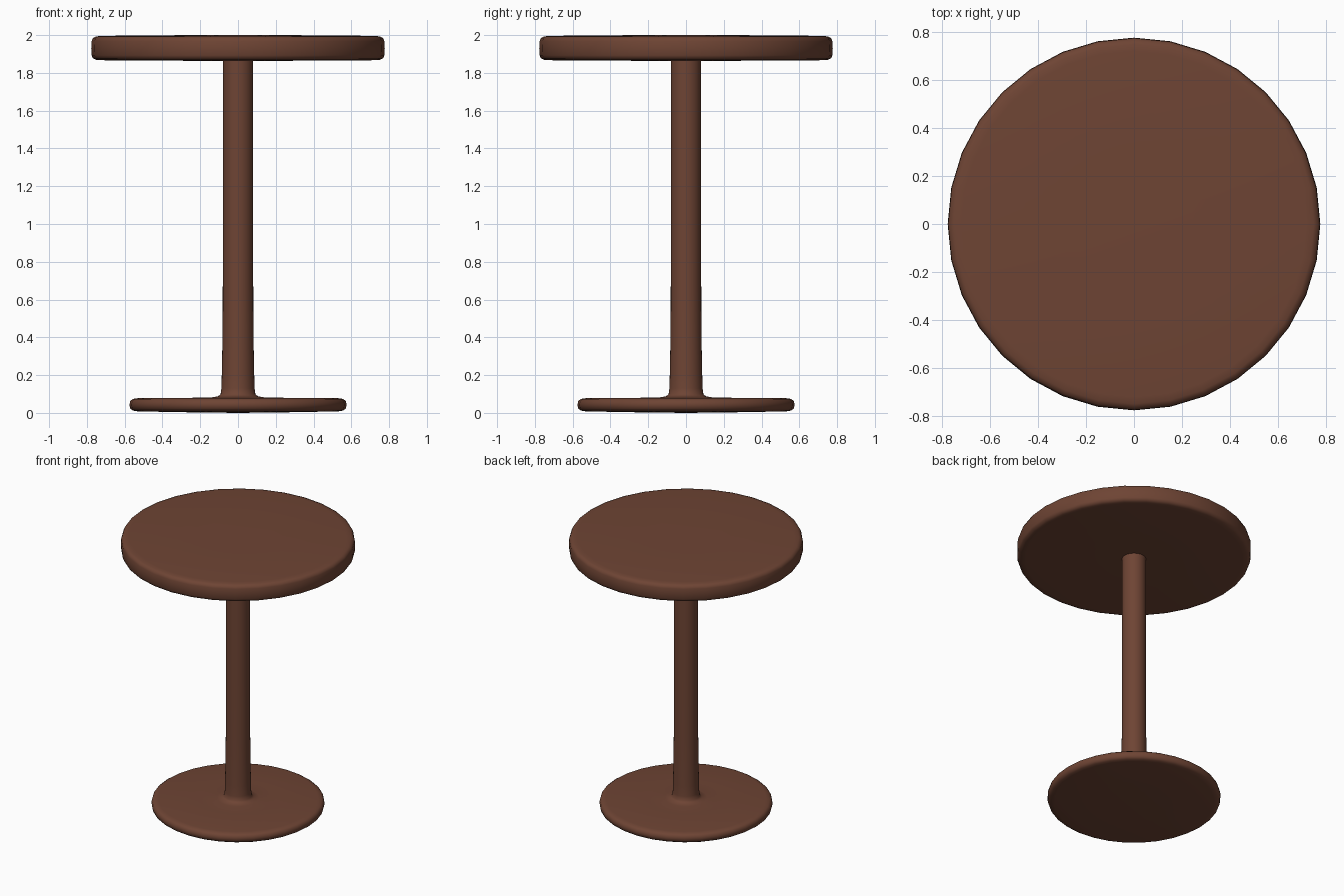
import bpy, bmesh, math

if "Cube" in bpy.data.objects:
    bpy.data.objects.remove(bpy.data.objects["Cube"])

SIDES = 32
wood = bpy.data.materials.new("dark brown wood")
wood.diffuse_color = (0.156, 0.058, 0.034, 1)
wood.use_nodes = True
wood.node_tree.nodes["Principled BSDF"].inputs["Base Color"].default_value = wood.diffuse_color


def lathe(name, profile):
    """Spin a (radius, height) profile around z; zero radius makes a pole."""
    bm = bmesh.new()
    rings = []
    for r, z in profile:
        if r == 0:
            rings.append([bm.verts.new((0, 0, z))] * SIDES)
        else:
            rings.append([bm.verts.new((r * math.cos(2 * math.pi * i / SIDES),
                                        r * math.sin(2 * math.pi * i / SIDES), z))
                          for i in range(SIDES)])
    for lo, hi in zip(rings, rings[1:]):
        for i in range(SIDES):
            j = (i + 1) % SIDES
            quad = [lo[i], lo[j], hi[j], hi[i]]
            bm.faces.new(list(dict.fromkeys(quad)))
    bmesh.ops.recalc_face_normals(bm, faces=bm.faces)
    for f in bm.faces:
        f.smooth = True
    mesh = bpy.data.meshes.new(name)
    bm.to_mesh(mesh)
    bm.free()
    mesh.materials.append(wood)
    obj = bpy.data.objects.new(name, mesh)
    bpy.context.collection.objects.link(obj)
    return obj


# Foot disc flaring into the column
lathe("base_and_column", [
    (0, 0.0), (0.25, 0.003), (0.53, 0.008), (0.555, 0.012), (0.57, 0.022),
    (0.575, 0.043), (0.57, 0.064), (0.555, 0.074), (0.53, 0.078),
    (0.25, 0.08), (0.14, 0.082), (0.105, 0.088), (0.092, 0.1), (0.088, 0.13),
    (0.086, 0.2), (0.083, 0.35), (0.081, 0.55), (0.08, 1.0), (0.08, 1.87)])

# Round table top with softened rim
lathe("table_top", [
    (0, 1.864), (0.25, 1.864), (0.72, 1.867), (0.75, 1.869), (0.768, 1.877),
    (0.775, 1.893), (0.777, 1.93), (0.775, 1.968), (0.768, 1.985),
    (0.75, 1.993), (0.72, 1.996), (0.25, 2.0), (0, 2.0)])
